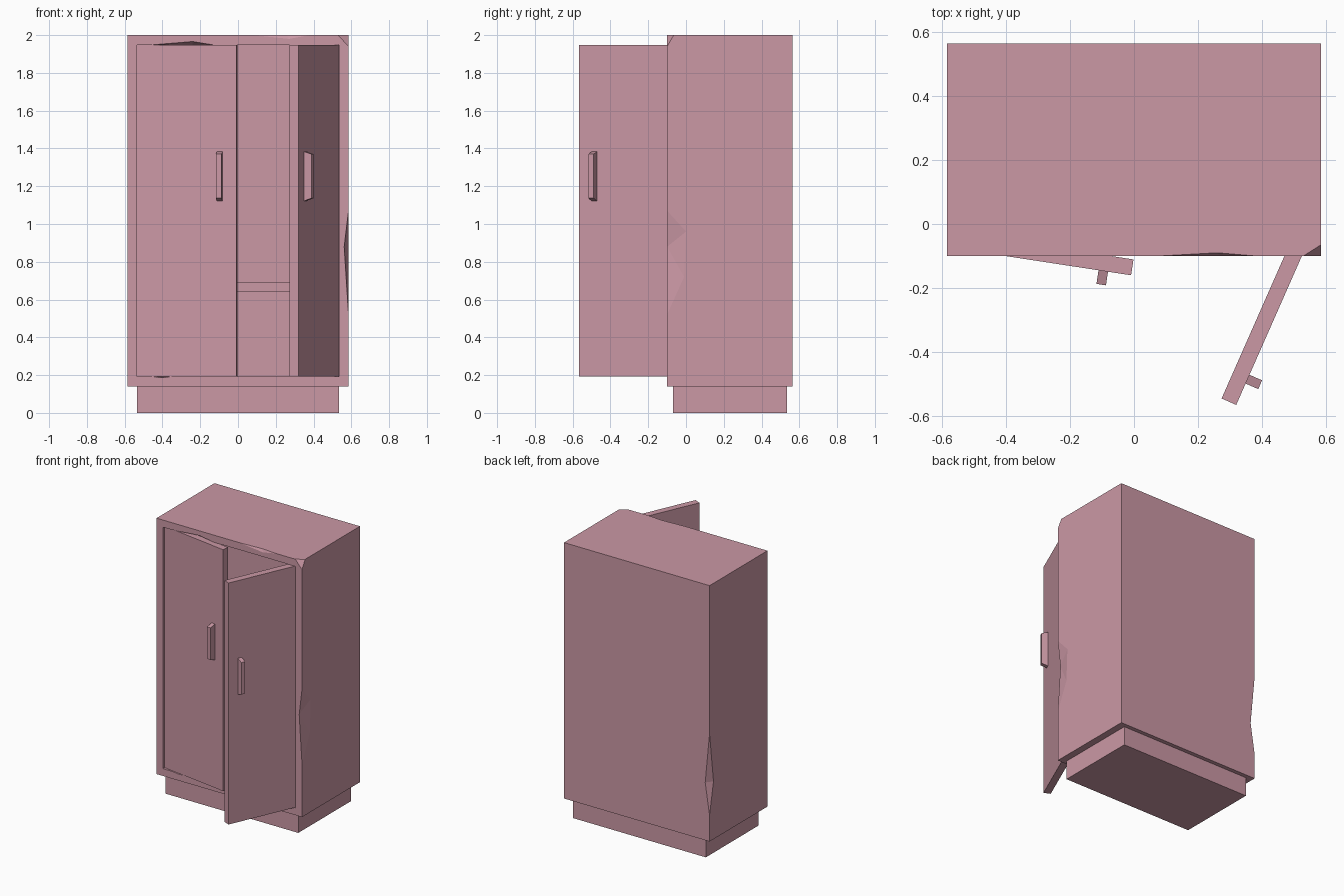
import bpy, bmesh
from math import sin, cos, radians

if "Cube" in bpy.data.objects:
    bpy.data.objects.remove(bpy.data.objects["Cube"])

mat = bpy.data.materials.new("dusty_pink")
mat.diffuse_color = (0.597, 0.314, 0.376, 1)
mat.use_nodes = True
mat.node_tree.nodes["Principled BSDF"].inputs["Base Color"].default_value = mat.diffuse_color


def hull(name, points):
    """Flat-faced convex solid through the given points."""
    bm = bmesh.new()
    for p in points:
        bm.verts.new(p)
    bmesh.ops.convex_hull(bm, input=bm.verts[:])
    bmesh.ops.dissolve_limit(bm, angle_limit=0.002, verts=bm.verts[:], edges=bm.edges[:])
    bmesh.ops.recalc_face_normals(bm, faces=bm.faces[:])
    me = bpy.data.meshes.new(name)
    bm.to_mesh(me)
    bm.free()
    me.materials.append(mat)
    ob = bpy.data.objects.new(name, me)
    bpy.context.collection.objects.link(ob)
    return ob


def box_points(x0, x1, y0, y1, z0, z1):
    return [(x, y, z) for x in (x0, x1) for y in (y0, y1) for z in (z0, z1)]


def cut(target, cutter):
    mod = target.modifiers.new("cut", 'BOOLEAN')
    mod.operation, mod.solver, mod.object = 'DIFFERENCE', 'EXACT', cutter
    bpy.context.view_layer.objects.active = target
    bpy.ops.object.modifier_apply(modifier=mod.name)
    bpy.data.objects.remove(cutter)


W, F, B = 0.585, -0.10, 0.565      # half width, front, back
H = 0.534                          # half width of the opening

# Plinth and hollow cabinet
hull("plinth", box_points(-H, H, -0.07, 0.535, 0, 0.14))
cabinet = hull("cabinet", box_points(-W, W, F, B, 0.14, 2.0))
cut(cabinet, hull("cavity", box_points(-H, H, F - 0.1, 0.515, 0.193, 1.948)))

# Chipped edges: points on the surface plus one point just outside it
chips = [
    # top front edge
    [(0.08, F, 2), (0.38, F, 2), (0.26, -0.09, 2), (0.27, F, 1.98), (0.25, F - 0.01, 2.01)],
    # top right front corner
    [(0.53, F, 2), (W, -0.065, 2), (W, F, 1.94), (W + 0.02, F - 0.02, 2.02)],
    # right front edge
    [(W, F, 1.07), (W, F, 0.52), (0.562, F, 0.88), (W, 0, 0.96), (W, -0.01, 0.72),
     (W + 0.01, F - 0.01, 0.8)],
    # left back edge
    [(-W, B, 0.925), (-W, B, 0.33), (-0.55, B, 0.56), (-W, 0.52, 0.56),
     (-W - 0.01, B + 0.01, 0.58)],
    # upper lip of the opening
    [(-0.46, F, 1.948), (-0.13, F, 1.948), (-0.24, F, 1.966), (-0.24, -0.03, 1.948),
     (-0.28, F - 0.01, 1.94)],
    # lower lip of the opening
    [(-0.46, F, 0.193), (-0.35, F, 0.193), (-0.4, F, 0.186), (-0.4, -0.06, 0.193),
     (-0.4, F - 0.01, 0.197)],
]
for pts in chips:
    cut(cabinet, hull("chip", pts))

# Inner shelf
hull("shelf", box_points(-H, H, -0.02, 0.515, 0.64, 0.69))

# Doors with tapered handles, swung open about their hinges
for side, sx, angle in (("left", -1, 8.7), ("right", 1, 66.2)):
    c, s = cos(radians(angle)), sin(radians(angle))

    def swing(points):
        # u runs from the hinge to the free edge, v goes inward
        return [(sx * (H - u * c - v * s), -0.08 - u * s + v * c, z) for u, v, z in points]

    hull(side + "_door", swing(box_points(0, 0.531, 0, 0.05, 0.193, 1.948)))
    handle = [(u, v, z) for u in (0.428, 0.458)
              for v, z in ((0.005, 1.12), (0.005, 1.385), (-0.043, 1.137), (-0.043, 1.37))]
    hull(side + "_handle", swing(handle))
